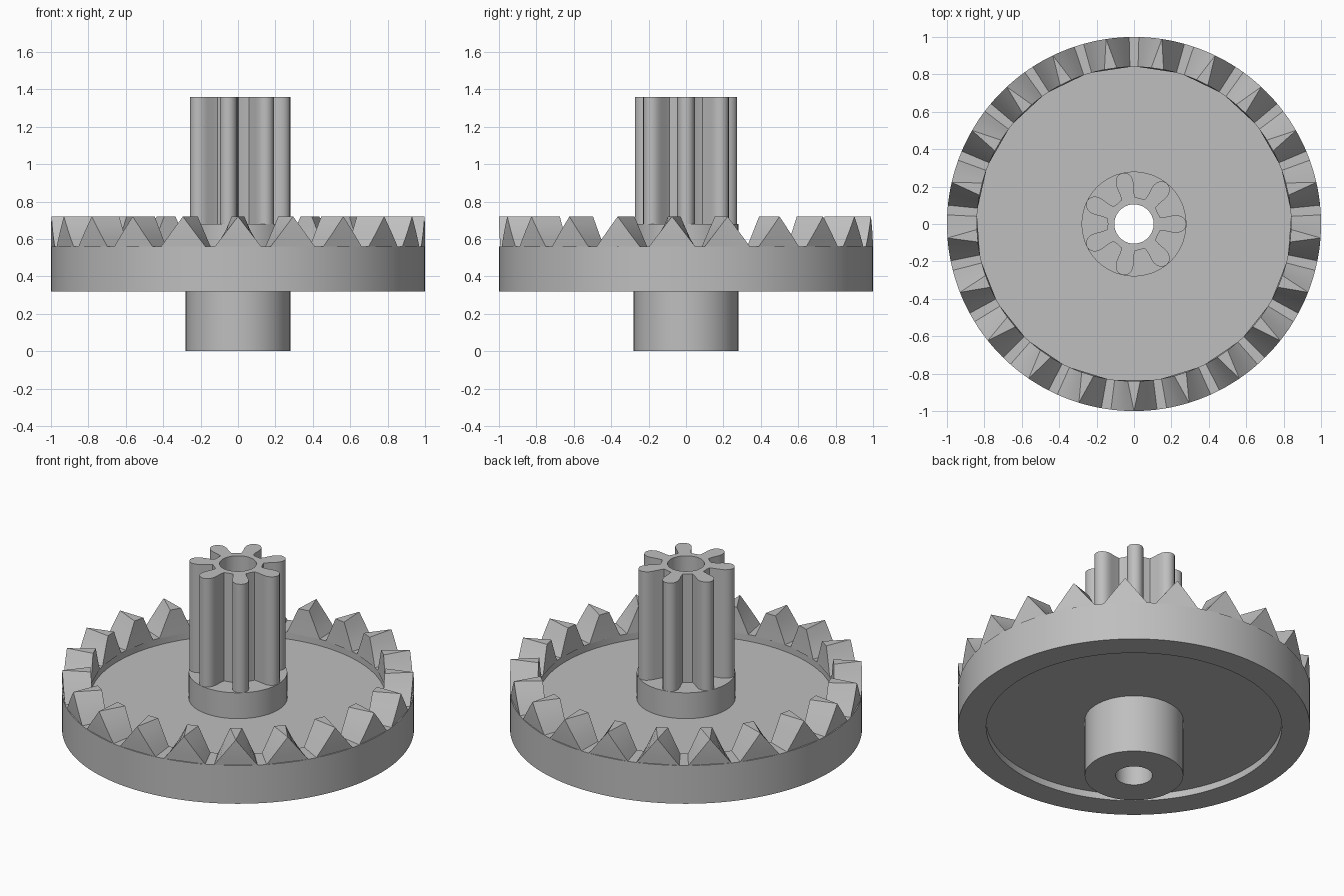
import bpy, bmesh
from math import sin, cos, pi, atan2, hypot, radians

if "Cube" in bpy.data.objects:
    bpy.data.objects.remove(bpy.data.objects["Cube"])

grey = bpy.data.materials.new("plain grey")
grey.use_nodes = True
COLOUR = (0.52, 0.52, 0.52, 1)
grey.diffuse_color = COLOUR
grey.node_tree.nodes["Principled BSDF"].inputs["Base Color"].default_value = COLOUR

BORE, HUB, INNER, OUTER = 0.105, 0.28, 0.84, 1.0
RIM_LOW, RIM_HIGH, CREST = 0.32, 0.56, 0.72
RECESS = 0.042
COLLAR, TOP = 0.68, 1.36


def polar(r, angle, z):
    return (r * cos(angle), r * sin(angle), z)


def finish(bm, name, smooth=30):
    bmesh.ops.recalc_face_normals(bm, faces=bm.faces)
    mesh = bpy.data.meshes.new(name)
    bm.to_mesh(mesh)
    bm.free()
    mesh.materials.append(grey)
    obj = bpy.data.objects.new(name, mesh)
    bpy.context.collection.objects.link(obj)
    bpy.ops.object.select_all(action='DESELECT')
    obj.select_set(True)
    bpy.context.view_layer.objects.active = obj
    bpy.ops.object.shade_smooth_by_angle(angle=radians(smooth))
    return obj


def skin_rings(bm, rings):
    """Join a closed loop of closed vertex rings with quads."""
    for i, ring in enumerate(rings):
        after = rings[(i + 1) % len(rings)]
        for j in range(len(ring)):
            k = (j + 1) % len(ring)
            bm.faces.new((ring[j], ring[k], after[k], after[j]))


# Turned wheel: lower hub, recessed web, rim and upper collar, with a bore
def make_wheel(segments=168):
    low, high = RIM_LOW + RECESS, RIM_HIGH - RECESS
    profile = [(BORE, 0), (HUB, 0), (HUB, low), (INNER, low),
               (INNER, RIM_LOW), (OUTER, RIM_LOW), (OUTER, RIM_HIGH),
               (INNER, RIM_HIGH), (INNER, high), (HUB, high),
               (HUB, COLLAR), (BORE, COLLAR)]
    bm = bmesh.new()
    rings = [[bm.verts.new(polar(r, 2 * pi * i / segments, z))
              for i in range(segments)] for r, z in profile]
    skin_rings(bm, rings)
    finish(bm, "wheel_body")


# Crown teeth: pointed at the outer wall, flat crested at the inner wall
def make_crown(count=21):
    bm = bmesh.new()
    pitch = 2 * pi / count
    base = pitch / 2 - 0.026
    crest = 0.04
    steps = (0, 0.25, 0.5, 0.75, 1)
    for n in range(count):
        mid = -pi / 2 + n * pitch
        tip = bm.verts.new(polar(OUTER, mid, CREST))
        flanks = []
        for side in (-1, 1):
            out, inn = [], []
            for s in steps:
                z = RIM_HIGH + (CREST - RIM_HIGH) * s
                out.append(tip if s == 1 else bm.verts.new(
                    polar(OUTER, mid + side * base * (1 - s), z)))
                inn.append(bm.verts.new(
                    polar(INNER, mid + side * (base - (base - crest) * s), z)))
            for i in range(len(steps) - 1):
                bm.faces.new((out[i], out[i + 1], inn[i + 1], inn[i]))
            flanks.append((out, inn))
        (out_a, inn_a), (out_b, inn_b) = flanks
        bm.faces.new((tip, inn_a[-1], inn_b[-1]))
        for a, b in ((out_a, out_b), (inn_a, inn_b)):
            for i in range(len(steps) - 1):
                loop = [a[i], a[i + 1], b[i + 1], b[i]]
                bm.faces.new(list(dict.fromkeys(loop)))
        # underside seated on the rim
        bm.faces.new((out_a[0], out_b[0], inn_b[0], inn_a[0]))
    finish(bm, "crown_teeth", 25)


# Pinion: seven round-tipped leaves around the bore
def make_pinion(count=7):
    # half a leaf: distance from the axis, half width
    half = [(0.14, 0.036), (0.17, 0.038), (0.205, 0.045), (0.232, 0.047),
            (0.252, 0.042), (0.268, 0.031), (0.277, 0.016)]
    leaf = [(x, -w) for x, w in half] + [(0.28, 0)]
    leaf += [(x, w) for x, w in reversed(half)]
    outline = []
    for n in range(count):
        turn = 2 * pi * n / count
        outline += [(hypot(x, y), turn + atan2(y, x)) for x, y in leaf]
        outline.append((0.14, turn + pi / count))
    bm = bmesh.new()
    rings = []
    for bore, z in ((True, COLLAR), (False, COLLAR), (False, TOP), (True, TOP)):
        rings.append([bm.verts.new(polar(BORE if bore else r, a, z))
                      for r, a in outline])
    skin_rings(bm, rings)
    finish(bm, "pinion", 35)


make_wheel()
make_crown()
make_pinion()
